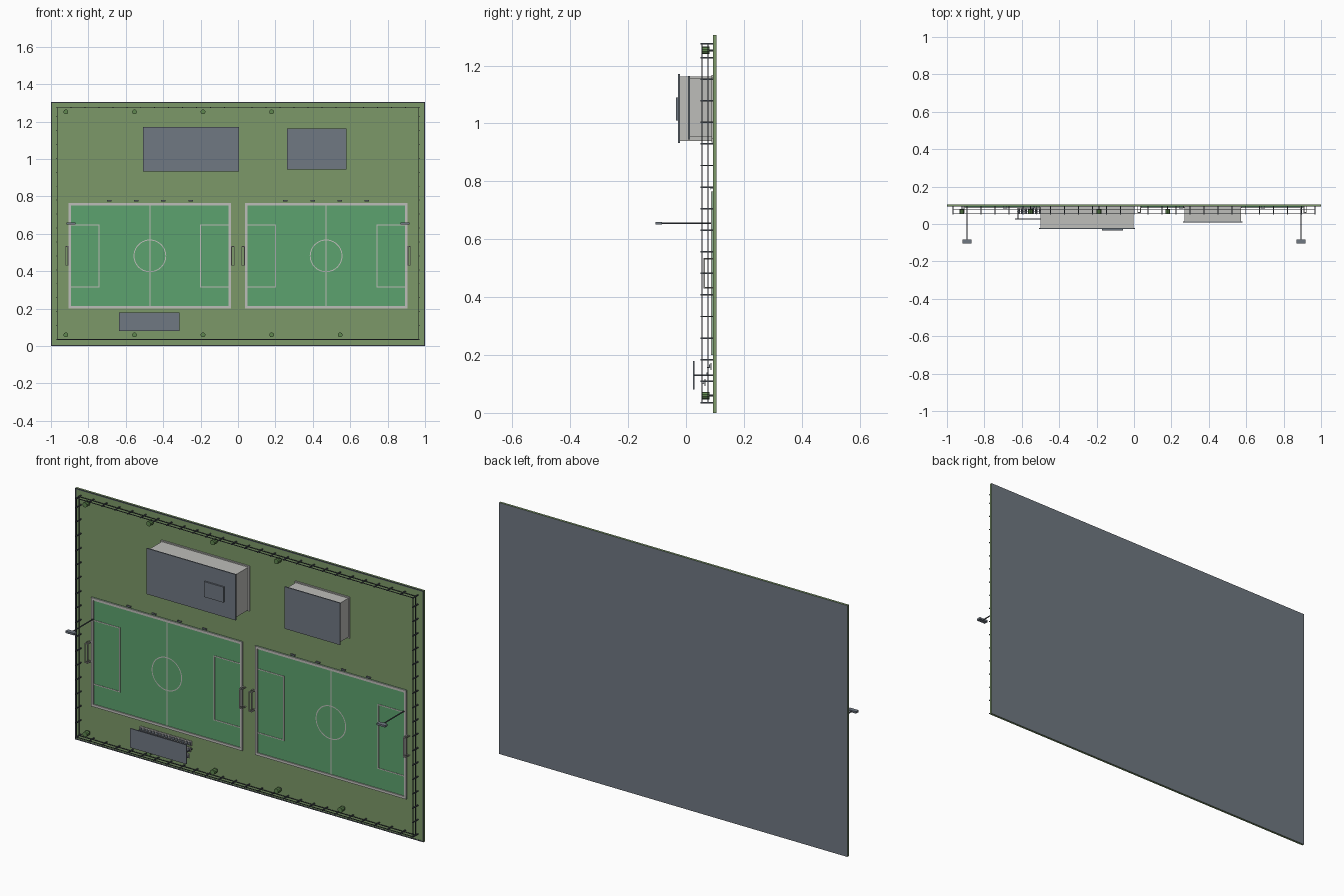
import bpy, bmesh, math
from mathutils import Matrix, Vector

if "Cube" in bpy.data.objects:
    bpy.data.objects.remove(bpy.data.objects["Cube"])


def srgb(r, g, b):
    f = lambda c: (c / 255 / 12.92) if c < 11 else ((c / 255 + 0.055) / 1.055) ** 2.4
    return (f(r), f(g), f(b), 1.0)


def material(name, *rgb):
    m = bpy.data.materials.new(name)
    m.diffuse_color = srgb(*rgb)
    m.use_nodes = True
    m.node_tree.nodes["Principled BSDF"].inputs["Base Color"].default_value = m.diffuse_color
    return m


GRASS = material("grass", 124, 152, 104)
PITCH = material("pitch_green", 92, 162, 110)
SLATE = material("slate_grey", 112, 120, 130)
PALE = material("pale_grey", 190, 190, 186)
STEEL = material("dark_steel", 72, 78, 86)
LEAF = material("leaf_green", 96, 135, 80)

GROUND = 0.094   # y of the ground surface; heights rise towards -y


class Part:
    """Collects boxes, tubes and rings into one object."""

    def __init__(self, name, mat):
        self.name, self.mat, self.bm = name, mat, bmesh.new()

    def box(self, x0, x1, y0, y1, z0, z1):
        size = Matrix.Diagonal((x1 - x0, y1 - y0, z1 - z0, 1))
        mid = Matrix.Translation(((x0 + x1) / 2, (y0 + y1) / 2, (z0 + z1) / 2))
        bmesh.ops.create_cube(self.bm, size=1, matrix=mid @ size)

    def post(self, x, z, y0, y1, w):
        self.box(x - w / 2, x + w / 2, y0, y1, z - w / 2, z + w / 2)

    def frame(self, x0, x1, y0, y1, z0, z1, w):
        self.box(x0, x1, y0, y1, z0, z0 + w)
        self.box(x0, x1, y0, y1, z1 - w, z1)
        self.box(x0, x0 + w, y0, y1, z0 + w, z1 - w)
        self.box(x1 - w, x1, y0, y1, z0 + w, z1 - w)

    def tube(self, x, z, y0, y1, r, sides=12):
        m = Matrix.Translation((x, (y0 + y1) / 2, z)) @ Matrix.Rotation(math.pi / 2, 4, 'X')
        bmesh.ops.create_cone(self.bm, cap_ends=True, segments=sides, radius1=r,
                              radius2=r, depth=y1 - y0, matrix=m)

    def ring(self, x, z, y, r, w, sides=40):
        loops = []
        for rad in (r - w / 2, r + w / 2):
            loops.append([self.bm.verts.new((x + rad * math.cos(2 * math.pi * i / sides), y,
                                             z + rad * math.sin(2 * math.pi * i / sides)))
                          for i in range(sides)])
        a, b = loops
        for i in range(sides):
            j = (i + 1) % sides
            self.bm.faces.new((a[i], b[i], b[j], a[j]))

    def done(self):
        me = bpy.data.meshes.new(self.name)
        self.bm.to_mesh(me)
        self.bm.free()
        me.materials.append(self.mat)
        ob = bpy.data.objects.new(self.name, me)
        bpy.context.collection.objects.link(ob)
        return ob


# Ground slab with a grey underside
ground = Part("ground_slab", GRASS)
ground.box(-1, 1, GROUND, 0.105, 0, 1.305)
ob = ground.done()
ob.data.materials.append(SLATE)
for f in ob.data.polygons:
    f.material_index = 1 if f.normal.y > 0.5 else 0

# Thin dark edging around the slab
edge = Part("slab_edging", STEEL)
edge.frame(-1, 1, GROUND - 0.001, GROUND + 0.001, 0, 1.305, 0.006)
edge.done()

# Perimeter fence: posts and two rails
X, Z0, Z1, STEP = 0.967, 0.035, 1.275, 0.0745
fence = Part("fence_posts", STEEL)
xs = [-X + STEP * i for i in range(26)] + [X]
zs = [Z0 + STEP * i for i in range(17)] + [Z1]
for x in xs:
    for z in (Z0, Z1):
        fence.post(x, z, 0.05, GROUND, 0.005)
for z in zs[1:-1]:
    for x in (-X, X):
        fence.post(x, z, 0.05, GROUND, 0.005)
fence.done()
rails = Part("fence_rails", STEEL)
for y in (0.055, 0.076):
    rails.frame(-X - 0.0015, X + 0.0015, y - 0.0015, y + 0.0015, Z0 - 0.0015, Z1 + 0.0015, 0.003)
rails.done()

# Two pitches with kerb, markings, goals and benches
for side, cx in (("left", -0.471), ("right", 0.471)):
    x0, x1, z0, z1, cz = cx - 0.434, cx + 0.434, 0.2, 0.765, 0.482
    turf = Part(side + "_pitch", PITCH)
    turf.box(x0, x1, 0.091, GROUND, z0, z1)
    turf.done()
    kerb = Part(side + "_pitch_kerb", PALE)
    kerb.frame(x0, x1, 0.086, GROUND, z0, z1, 0.013)
    kerb.done()
    lines = Part(side + "_pitch_lines", PALE)
    ya, yb, w = 0.089, 0.091, 0.005
    lines.box(cx - w / 2, cx + w / 2, ya, yb, z0 + 0.013, z1 - 0.013)
    lines.ring(cx, cz, ya, 0.085, w)
    lines.frame(x0, x0 + 0.165, ya, yb, cz - 0.168, cz + 0.168, w)
    lines.frame(x1 - 0.165, x1, ya, yb, cz - 0.168, cz + 0.168, w)
    lines.done()
    goals = Part(side + "_goals", PALE)
    for gx, back in ((x0 - 0.003, -1), (x1 + 0.003, 1)):
        for z in (cz - 0.05, cz + 0.05):
            goals.post(gx, z, 0.06, GROUND, 0.005)
            goals.post(gx + back * 0.013, z, 0.06, GROUND, 0.003)
            goals.box(min(gx, gx + back * 0.013), max(gx, gx + back * 0.013),
                      0.06, 0.064, z - 0.002, z + 0.002)
        goals.box(gx - 0.0025, gx + 0.0025, 0.06, 0.065, cz - 0.0525, cz + 0.0525)
        gb = gx + back * 0.013
        goals.box(gb - 0.0015, gb + 0.0015, 0.06, 0.063, cz - 0.05, cz + 0.05)
    goals.done()
    bench = Part(side + "_benches", SLATE)
    for i in range(4):
        bx = cx + (i - 1.5) * 0.145
        bench.box(bx - 0.012, bx + 0.012, 0.084, 0.087, 0.772, 0.78)
        for s in (-0.009, 0.009):
            bench.post(bx + s, 0.776, 0.087, GROUND, 0.003)
    bench.done()

# Two buildings with plinth, walls and overhanging roof
for name, x0, x1, z0, z1, top in (("main_building", -0.508, 0.005, 0.932, 1.17, -0.027),
                                  ("small_building", 0.262, 0.58, 0.945, 1.163, 0.007)):
    walls = Part(name + "_walls", PALE)
    walls.box(x0 + 0.008, x1 - 0.008, top + 0.005, GROUND, z0 + 0.008, z1 - 0.008)
    walls.box(x0 + 0.002, x1 - 0.002, 0.088, GROUND, z0 + 0.002, z1 - 0.002)
    walls.done()
    roof = Part(name + "_roof", SLATE)
    roof.box(x0, x1, top, top + 0.006, z0, z1)
    roof.done()
unit = Part("rooftop_unit", SLATE)
unit.box(-0.17, -0.06, -0.035, -0.027, 1.01, 1.09)
unit.done()

# Spectator stand: canopy, posts, three stepped rows of seats
canopy = Part("stand_canopy", SLATE)
canopy.box(-0.637, -0.313, 0.025, 0.03, 0.08, 0.18)
canopy.done()
posts = Part("stand_posts", STEEL)
for x in (-0.62, -0.475, -0.33):
    posts.post(x, 0.13, 0.03, GROUND, 0.005)
posts.done()
steps = Part("stand_steps", PALE)
seats = Part("stand_seats", SLATE)
for z, y in ((0.105, 0.064), (0.133, 0.074), (0.161, 0.084)):
    steps.box(-0.625, -0.325, y, y + 0.004, z - 0.012, z + 0.012)
    for i in range(16):
        sx = -0.616 + i * 0.0188
        seats.box(sx - 0.006, sx + 0.006, y - 0.004, y, z - 0.006, z + 0.006)
        seats.box(sx - 0.006, sx + 0.006, y - 0.011, y - 0.004, z - 0.006, z - 0.003)
steps.done()
seats.done()

# Floodlight masts and heads
for side, s in (("left", -1), ("right", 1)):
    mast = Part(side + "_floodlight_mast", STEEL)
    mast.tube(s * 0.893, 0.655, -0.09, GROUND, 0.003, 8)
    mast.done()
    head = Part(side + "_floodlight_head", SLATE)
    head.box(s * 0.893 - 0.025, s * 0.893 + 0.025, -0.105, -0.083, 0.65, 0.66)
    head.done()

# Clipped trees along the long sides
trunks = Part("tree_trunks", STEEL)
crowns = Part("tree_crowns", LEAF)
for z, count in ((1.252, 4), (0.06, 5)):
    for i in range(count):
        x = -0.92 + i * 0.3665
        trunks.tube(x, z, 0.08, GROUND, 0.004, 6)
        crowns.tube(x, z, 0.056, 0.081, 0.013, 10)
trunks.done()
crowns.done()
